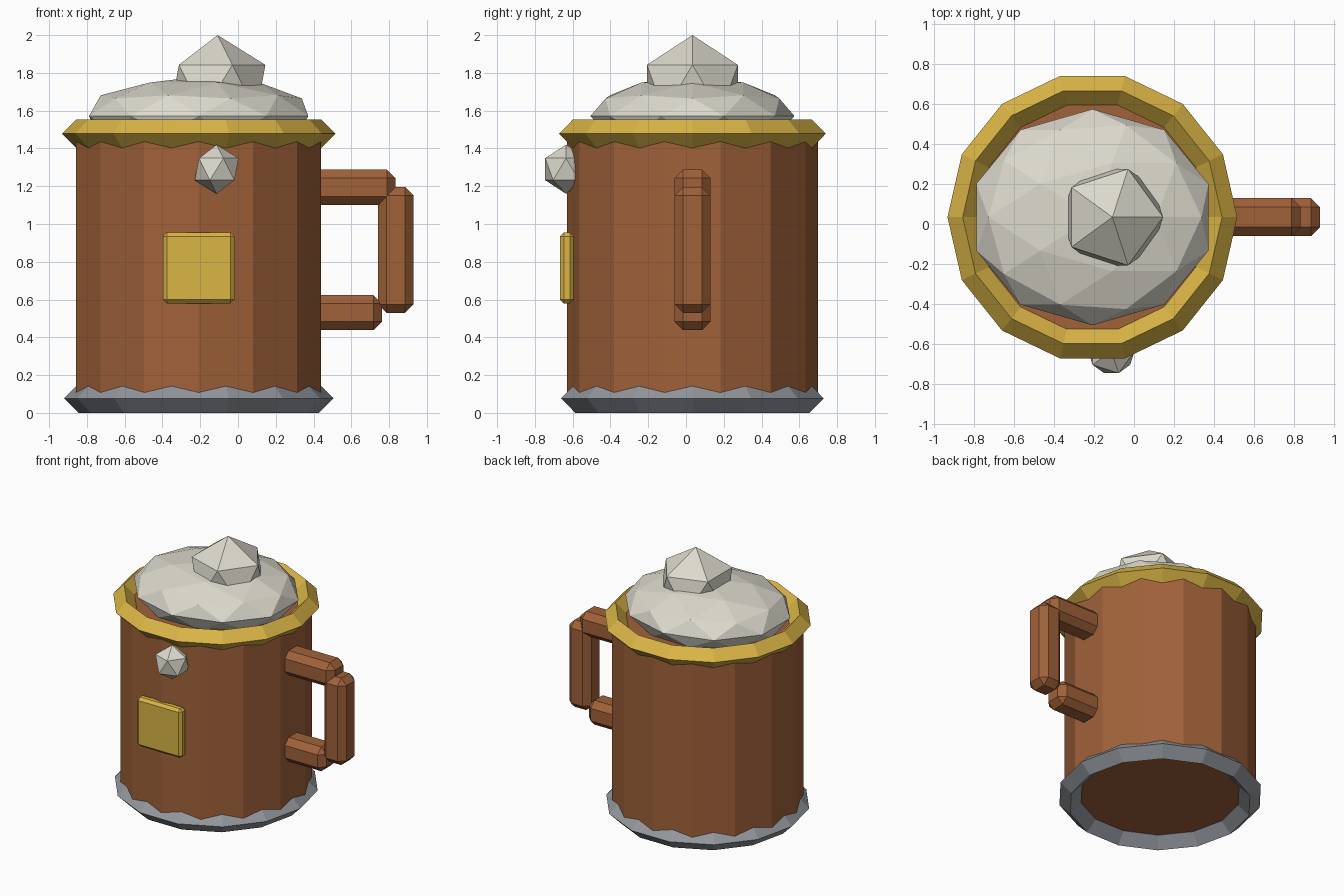
import bpy, math

if "Cube" in bpy.data.objects:
    bpy.data.objects.remove(bpy.data.objects["Cube"])

CX, CY = -0.208, 0.034   # axis of the tankard


def material(name, rgb):
    m = bpy.data.materials.new(name)
    m.diffuse_color = (*rgb, 1.0)
    m.use_nodes = True
    m.node_tree.nodes["Principled BSDF"].inputs["Base Color"].default_value = m.diffuse_color
    return m


WOOD = material("brown wood", (0.35, 0.12, 0.042))
GOLD = material("gold", (0.70, 0.46, 0.06))
IRON = material("grey iron", (0.29, 0.31, 0.34))
FOAM = material("cream foam", (0.72, 0.70, 0.61))


def finish(name, mat):
    o = bpy.context.object
    o.name = name
    o.data.materials.clear()
    o.data.materials.append(mat)
    return o


def ring(name, mat, major, minor, z):
    # low-poly band with a diamond section
    bpy.ops.mesh.primitive_torus_add(major_segments=14, minor_segments=4,
                                     major_radius=major, minor_radius=minor,
                                     location=(CX, CY, z))
    finish(name, mat)


def blob(name, subdivisions, loc, scale):
    bpy.ops.mesh.primitive_ico_sphere_add(subdivisions=subdivisions, radius=1,
                                          location=loc)
    finish(name, FOAM).scale = scale


def box(name, mat, lo, hi, bevel):
    # chamfered box between two corners
    bpy.ops.mesh.primitive_cube_add(
        size=1, location=[(a + b) / 2 for a, b in zip(lo, hi)])
    o = finish(name, mat)
    o.scale = [b - a for a, b in zip(lo, hi)]
    bpy.ops.object.transform_apply(location=False, rotation=False, scale=True)
    mod = o.modifiers.new("chamfer", "BEVEL")
    mod.width = bevel
    mod.segments = 1


# Body
bpy.ops.mesh.primitive_cylinder_add(vertices=14, radius=0.665, depth=1.40,
                                    location=(CX, CY, 0.78))
finish("tankard_body", WOOD)

# Bands
ring("base_band", IRON, 0.636, 0.077, 0.077)
ring("rim_band", GOLD, 0.648, 0.076, 1.478)

# Foam
blob("foam_top", 2, (CX, CY, 1.572), (0.61, 0.54, 0.208))
blob("foam_peak", 1, (-0.108, CY, 1.715), (0.283, 0.283, 0.285))
blob("foam_drip", 1, (-0.113, -0.635, 1.29), (0.13, 0.13, 0.13))

# Front plate
box("front_plate", GOLD, (-0.397, -0.667, 0.58), (-0.019, -0.595, 0.955), 0.02)

# Handle
Y0, Y1 = CY - 0.095, CY + 0.095
box("handle_upper", WOOD, (0.33, Y0, 1.10), (0.833, Y1, 1.288), 0.045)
box("handle_grip", WOOD, (0.742, Y0, 0.53), (0.93, Y1, 1.195), 0.045)
box("handle_lower", WOOD, (0.33, Y0, 0.438), (0.762, Y1, 0.624), 0.045)
